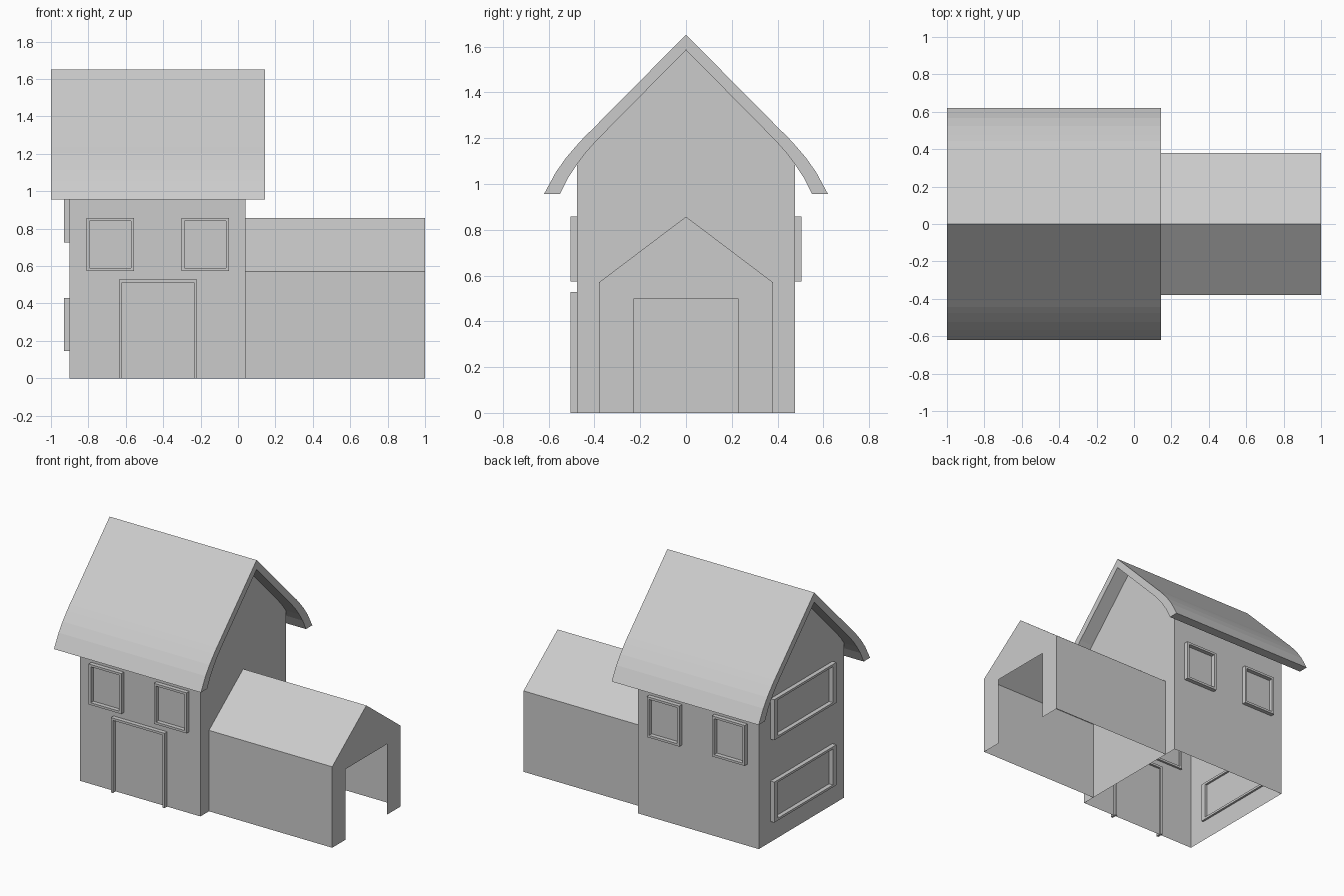
import bpy, bmesh

if "Cube" in bpy.data.objects:
    bpy.data.objects.remove(bpy.data.objects["Cube"])

plaster = bpy.data.materials.new("plain grey")
plaster.diffuse_color = (0.6, 0.6, 0.6, 1)
plaster.use_nodes = True
plaster.node_tree.nodes["Principled BSDF"].inputs["Base Color"].default_value = plaster.diffuse_color


def add_object(name, bm):
    mesh = bpy.data.meshes.new(name)
    bm.to_mesh(mesh)
    bm.free()
    mesh.materials.append(plaster)
    obj = bpy.data.objects.new(name, mesh)
    bpy.context.collection.objects.link(obj)
    return obj


def mirrored(half):
    """Full (y, z) outline from a half that starts on the ridge, y = 0."""
    return half + [(-y, z) for y, z in reversed(half) if y > 0]


def shell(name, outline, x0, x1, end0=None, end1=None, floor=False):
    """Sweep a (y, z) outline along x; sheets lying on the ground are left open."""
    bm = bmesh.new()
    a = [bm.verts.new((x0, y, z)) for y, z in outline]
    b = [bm.verts.new((x1, y, z)) for y, z in outline]
    n = len(outline)
    for i in range(n):
        j = (i + 1) % n
        if floor or outline[i][1] > 0 or outline[j][1] > 0:
            bm.faces.new((a[i], b[i], b[j], a[j]))
    if end0:
        bm.faces.new(a)
    if end1:
        bm.faces.new(b[::-1])
    bmesh.ops.recalc_face_normals(bm, faces=bm.faces)
    return add_object(name, bm)


# Roof undersurface and top surface, ridge to eave
inner = [(0, 1.585), (0.39, 1.19), (0.44, 1.134), (0.475, 1.087),
         (0.513, 1.03), (0.55, 0.956)]
outer = [(0, 1.652), (0.41, 1.238), (0.445, 1.204), (0.476, 1.17),
         (0.524, 1.114), (0.568, 1.052), (0.62, 0.956)]

# Main house walls with gables up to the roof underside
shell("house_walls", mirrored(inner[:4] + [(0.475, 0)]), -0.9, 0.04, True, True)

# Thick flared roof: top surface round to the underside
top = [(-y, z) for y, z in reversed(outer)] + outer[1:]
under = inner[::-1] + [(-y, z) for y, z in inner[1:]]
shell("main_roof", top + under, -1.0, 0.145, True, True, floor=True)

# Garage walls and roof, then its end wall with the doorway
garage = [(0, 0.857), (0.38, 0.57), (0.38, 0)]
shell("garage_shell", mirrored(garage), 0.04, 1.0)
bm = bmesh.new()
doorway = mirrored(garage + [(0.23, 0), (0.23, 0.497)])
# order: right half down, round the opening, left half up
right = garage + [(0.23, 0), (0.23, 0.497)]
loop = right + [(-y, z) for y, z in reversed(right[1:])]
face = bm.faces.new([bm.verts.new((1.0, y, z)) for y, z in loop])
face.normal_update()
if face.normal.x < 0:
    face.normal_flip()
add_object("garage_end_wall", bm)


def frame(name, u0, u1, v0, v1, wu, wv, place, is_door=False):
    """Rectangular frame; place(u, v, d) maps wall coordinates and depth to 3D."""
    bm = bmesh.new()
    if is_door:
        o = [(u0, v0), (u0, v1), (u1, v1), (u1, v0)]
        i = [(u0 + wu, v0), (u0 + wu, v1 - wv), (u1 - wu, v1 - wv), (u1 - wu, v0)]
    else:
        o = [(u0, v0), (u0, v1), (u1, v1), (u1, v0)]
        i = [(u0 + wu, v0 + wv), (u0 + wu, v1 - wv), (u1 - wu, v1 - wv), (u1 - wu, v0 + wv)]
    rings = [[bm.verts.new(place(u, v, d)) for u, v in pts]
             for pts, d in ((o, -0.015), (o, 0.03), (i, 0.03), (i, -0.015))]
    for k in range(3 if is_door else 4):
        m = (k + 1) % 4
        for r in range(4):
            s = (r + 1) % 4
            bm.faces.new((rings[r][k], rings[r][m], rings[s][m], rings[s][k]))
    if is_door:
        for k in (0, 3):
            bm.faces.new([ring[k] for ring in rings])
    bmesh.ops.recalc_face_normals(bm, faces=bm.faces)
    add_object(name, bm)


# Window frames on front and back walls
for side, label in ((-1, "front"), (1, "back")):
    for x in (-0.81, -0.302):
        frame(label + "_window_frame", x, x + 0.254, 0.573, 0.858, 0.017, 0.016,
              lambda u, v, d, s=side: (u, s * (0.475 + d), v))

# Wide window frames on the left wall
for z in (0.145, 0.725):
    frame("side_window_frame", -0.345, 0.345, z, z + 0.285, 0.038, 0.016,
          lambda u, v, d: (-0.9 - d, u, v))

# Front door frame, open at the ground
frame("door_frame", -0.637, -0.22, 0, 0.527, 0.016, 0.016,
      lambda u, v, d: (u, -0.475 - d, v), is_door=True)
